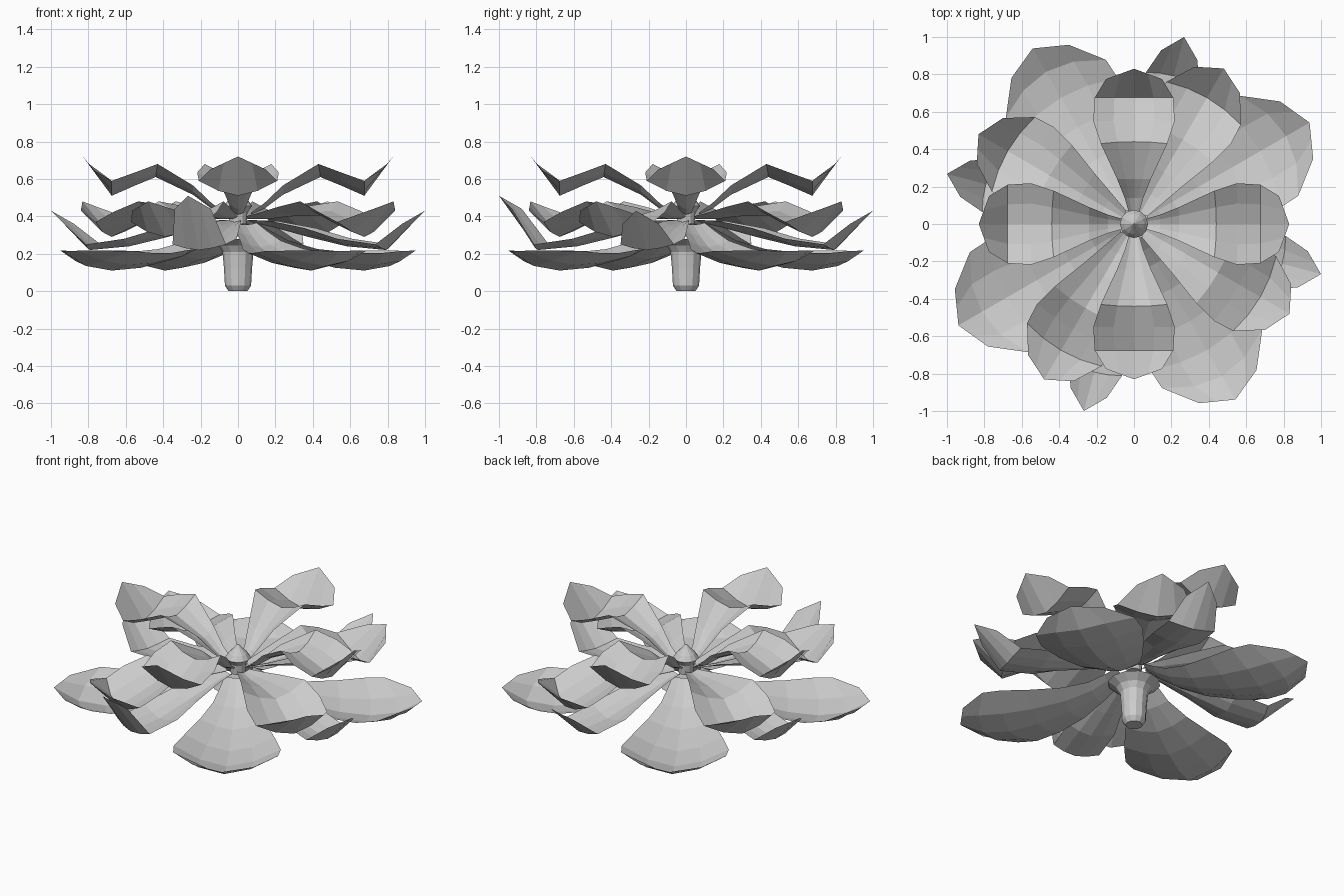
import bpy, math

def make(name, verts, faces):
    me = bpy.data.meshes.new(name)
    me.from_pydata(verts, [], faces)
    me.update()
    ob = bpy.data.objects.new(name, me)
    bpy.context.collection.objects.link(ob)
    return ob

# One cupped petal: rows of (distance out, half width, centre z, edge z, bow)
def petal(name, rows, angle, tip_lift=0.0):
    verts, faces = [], []
    c, s = math.cos(math.radians(angle)), math.sin(math.radians(angle))
    for i, (r, hw, zc, ze, bow) in enumerate(rows):
        last = i == len(rows) - 1
        for t in (-1, -0.5, 0, 0.5, 1):
            a, l = r - bow * (abs(t) if last else t * t), hw * t
            z = zc + (ze - zc) * abs(t) ** (1 if last else 1.6)
            if last:
                z += tip_lift
            verts.append((a * c - l * s, a * s + l * c, z))
    for i in range(len(rows) - 1):
        for j in range(4):
            k = i * 5 + j
            faces.append((k, k + 5, k + 6, k + 1))
    return make(name, verts, faces)

# Turned part from (radius, z) profile
def lathe(name, prof, n=12):
    verts = [(r * math.cos(2 * math.pi * i / n), r * math.sin(2 * math.pi * i / n), z)
             for r, z in prof for i in range(n)]
    faces = [(k * n + i, k * n + (i + 1) % n, (k + 1) * n + (i + 1) % n, (k + 1) * n + i)
             for k in range(len(prof) - 1) for i in range(n)]
    faces.append(tuple(reversed(range(n))))
    faces.append(tuple(range((len(prof) - 1) * n, len(prof) * n)))
    return make(name, verts, faces)

top = [(0.07, 0.03, 0.41, 0.42, 0), (0.14, 0.05, 0.44, 0.47, 0),
       (0.24, 0.09, 0.515, 0.565, 0), (0.44, 0.178, 0.61, 0.68, 0.01),
       (0.55, 0.218, 0.565, 0.635, 0), (0.675, 0.21, 0.51, 0.59, 0),
       (0.83, 0.15, 0.72, 0.65, 0.055)]
middle = [(0.07, 0.04, 0.385, 0.40, 0), (0.18, 0.08, 0.385, 0.42, 0),
          (0.32, 0.13, 0.40, 0.45, 0), (0.52, 0.2, 0.405, 0.48, 0.02),
          (0.65, 0.235, 0.345, 0.425, 0.02), (0.78, 0.23, 0.29, 0.37, 0.035),
          (0.96, 0.14, 0.48, 0.43, 0.07)]
narrow = [(0.07, 0.035, 0.37, 0.38, 0), (0.20, 0.07, 0.34, 0.375, 0),
          (0.40, 0.115, 0.287, 0.337, 0), (0.60, 0.15, 0.24, 0.28, 0.01),
          (0.82, 0.148, 0.22, 0.25, 0.02), (1.035, 0.10, 0.43, 0.36, 0.10)]
bottom = [(0.08, 0.07, 0.355, 0.365, 0), (0.15, 0.095, 0.295, 0.32, 0),
          (0.24, 0.125, 0.235, 0.27, 0),
          (0.40, 0.19, 0.17, 0.225, 0.02), (0.60, 0.265, 0.125, 0.205, 0.04),
          (0.78, 0.315, 0.11, 0.205, 0.06), (0.94, 0.309, 0.135, 0.215, 0.105),
          (1.084, 0.177, 0.215, 0.217, 0.08)]

# Four rings of four petals
for k in range(4):
    petal("top_petal", top, 90 * k)
    petal("middle_petal", middle, 60 + 90 * k)
    petal("narrow_petal", narrow, 75 + 90 * k, 0.08 if k == 2 else 0)
    petal("bottom_petal", bottom, 30 + 90 * k)

# Stem flaring into the flower base
lathe("stem", [(0.05, 0.0), (0.07, 0.03), (0.075, 0.12), (0.083, 0.21),
               (0.105, 0.245), (0.155, 0.28)])
# Pointed bud in the centre
lathe("bud", [(0.045, 0.36), (0.05, 0.42), (0.075, 0.455), (0.055, 0.485),
              (0.025, 0.515), (0.004, 0.54)])
